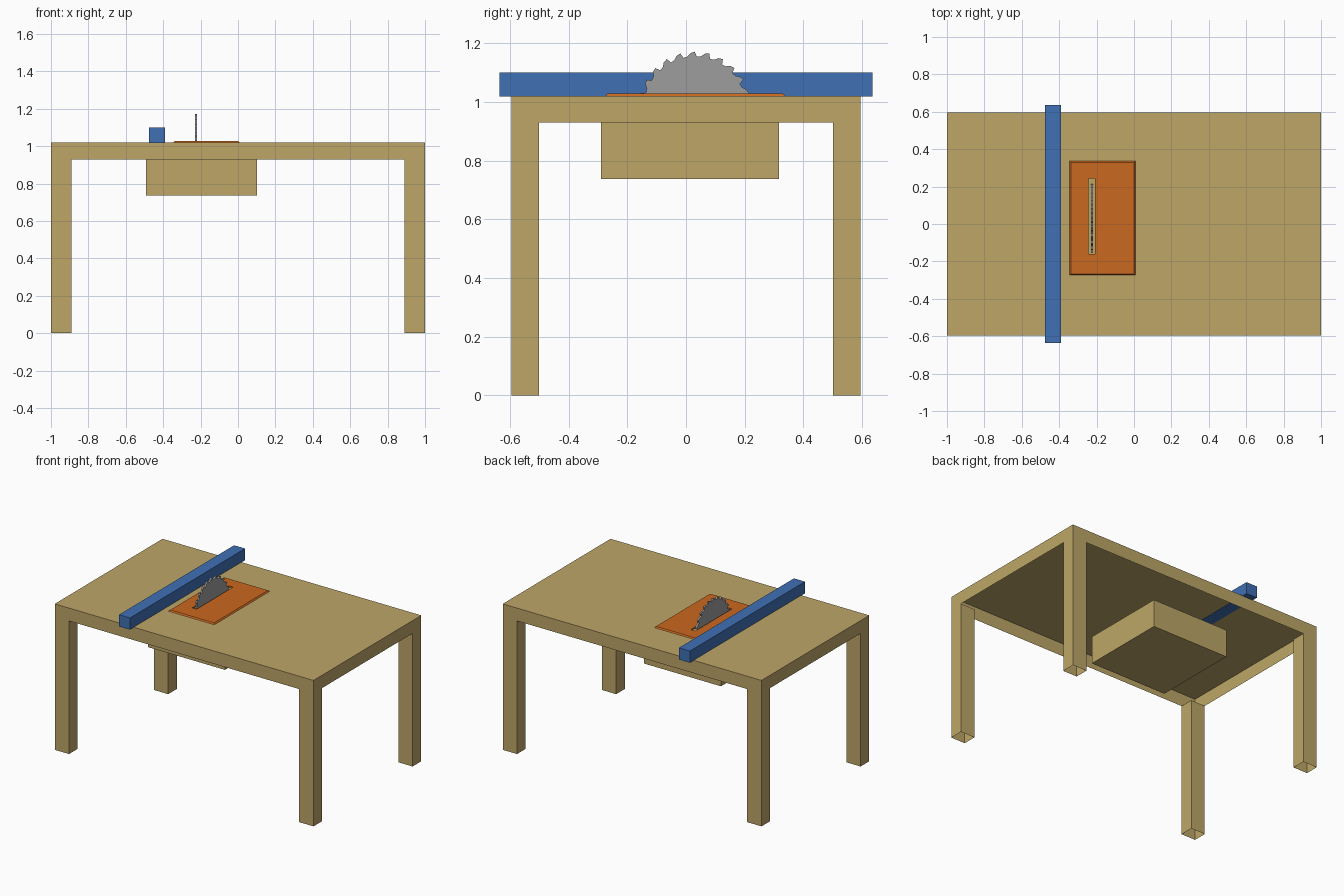
import bpy, bmesh, math
from mathutils import Vector

if "Cube" in bpy.data.objects:
    bpy.data.objects.remove(bpy.data.objects["Cube"])


def material(name, rgb):
    m = bpy.data.materials.new(name)
    m.diffuse_color = (*rgb, 1)
    m.use_nodes = True
    m.node_tree.nodes["Principled BSDF"].inputs["Base Color"].default_value = m.diffuse_color
    return m


WOOD = material("tan_wood", (0.51, 0.38, 0.137))
ORANGE = material("orange_paint", (0.59, 0.138, 0.014))
BLUE = material("blue_paint", (0.05, 0.16, 0.456))
STEEL = material("grey_steel", (0.34, 0.34, 0.34))


def finish(name, bm, mat):
    me = bpy.data.meshes.new(name)
    bm.to_mesh(me)
    bm.free()
    me.materials.append(mat)
    ob = bpy.data.objects.new(name, me)
    bpy.context.collection.objects.link(ob)
    return ob


def box(name, lo, hi, mat, open_bottom=False, open_top=False):
    """Box between two corners, optionally without its bottom or top face."""
    bm = bmesh.new()
    bmesh.ops.create_cube(bm, size=1)
    lo, hi = Vector(lo), Vector(hi)
    for v in bm.verts:
        v.co = Vector([(lo[i] + hi[i]) / 2 + v.co[i] * (hi[i] - lo[i]) for i in range(3)])
    bm.normal_update()
    drop = [f for f in bm.faces
            if (open_bottom and f.normal.z < -0.5) or (open_top and f.normal.z > 0.5)]
    bmesh.ops.delete(bm, geom=drop, context='FACES')
    return finish(name, bm, mat)


# Table top: thin shell with a skirt, open underneath
HX, HY, TOP, SKIRT = 1.0, 0.595, 1.02, 0.93
box("table_top", (-HX, -HY, SKIRT), (HX, HY, TOP), WOOD, open_bottom=True)

# Four hollow legs
LX, LY = 0.11, 0.095
for sx, side in ((-1, "left"), (1, "right")):
    for sy, end in ((-1, "front"), (1, "back")):
        xs = sorted((sx * HX, sx * (HX - LX)))
        ys = sorted((sy * HY, sy * (HY - LY)))
        box(f"{end}_{side}_leg", (xs[0], ys[0], 0), (xs[1], ys[1], SKIRT), WOOD,
            open_bottom=True, open_top=True)

# Motor housing below the top
box("motor_housing", (-0.492, -0.29, 0.737), (0.102, 0.317, SKIRT), WOOD)

# Guide fence lying across the table
box("guide_fence", (-0.475, -0.635, 1.018), (-0.39, 0.635, 1.10), BLUE)


# Insert plate with sloping rim and a slot for the blade
def rect(bm, x0, x1, y0, y1, z):
    return [bm.verts.new(p) for p in ((x0, y0, z), (x1, y0, z), (x1, y1, z), (x0, y1, z))]


bm = bmesh.new()
rings = [rect(bm, -0.345, 0.008, -0.273, 0.337, 1.0205),
         rect(bm, -0.338, 0.001, -0.266, 0.330, 1.029),
         rect(bm, -0.243, -0.208, -0.16, 0.243, 1.029),
         rect(bm, -0.243, -0.208, -0.16, 0.243, 1.0205)]
for a, b in zip(rings, rings[1:]):
    for i in range(4):
        j = (i + 1) % 4
        bm.faces.new((a[i], a[j], b[j], b[i]))
finish("insert_plate", bm, ORANGE)

# Saw blade: toothed disc cut off just under the table surface
TEETH, TIP, ROOT = 24, 0.191, 0.174
CX, CY, CZ, THICK = -0.225, 0.03, 0.98, 0.012
bm = bmesh.new()
outline = []
for t in range(TEETH):
    for frac, r in ((0.0, TIP), (0.3, TIP - 0.004), (0.55, ROOT + 0.002), (0.85, ROOT)):
        a = 2 * math.pi * (t + frac) / TEETH
        outline.append(bm.verts.new((CX - THICK / 2, CY + r * math.cos(a), CZ + r * math.sin(a))))
face = bm.faces.new(outline)
ext = bmesh.ops.extrude_face_region(bm, geom=[face], use_keep_orig=True)
bmesh.ops.translate(bm, vec=(THICK, 0, 0),
                    verts=[g for g in ext["geom"] if isinstance(g, bmesh.types.BMVert)])
cut = bmesh.ops.bisect_plane(bm, geom=bm.verts[:] + bm.edges[:] + bm.faces[:],
                             plane_co=(0, 0, 1.018), plane_no=(0, 0, 1), clear_inner=True)
bmesh.ops.holes_fill(bm, edges=[e for e in bm.edges if e.is_boundary])
bmesh.ops.recalc_face_normals(bm, faces=bm.faces[:])
finish("saw_blade", bm, STEEL)
